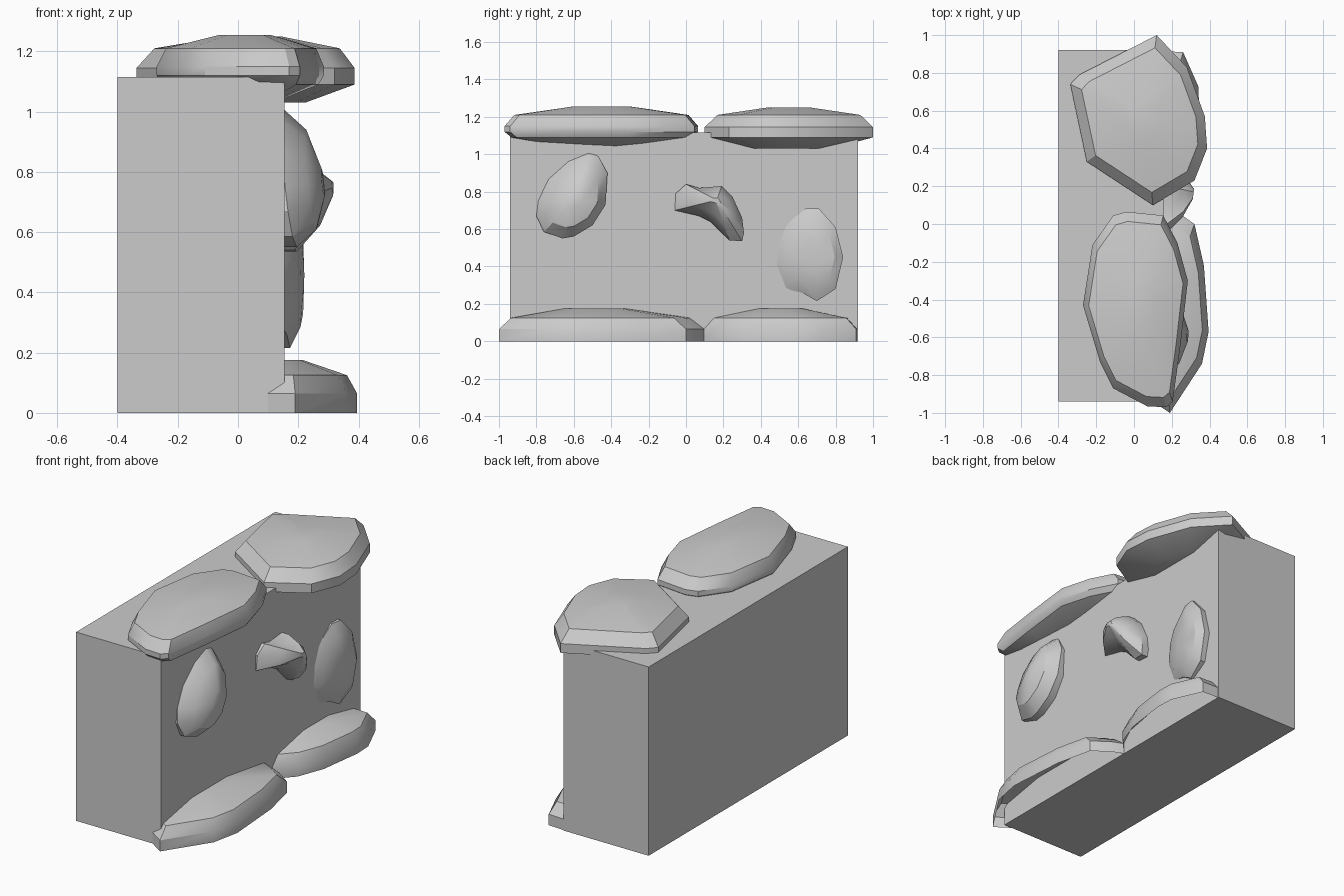
import bpy, bmesh, math


def stone(name, outline, center, levels, axis='z', tilt=(0, 0), open_base=False, angle=32):
    """Loft scaled copies of an outline through (height, scale) levels."""
    bm = bmesh.new()
    rings = []
    for h, s in levels:
        ring = []
        for p, q in outline:
            dp, dq = (p - center[0]) * s, (q - center[1]) * s
            a, b = center[0] + dp, center[1] + dq
            height = h + tilt[0] * dp + tilt[1] * dq
            co = (a, b, height) if axis == 'z' else (height, a, b)
            ring.append(bm.verts.new(co))
        rings.append(ring)
    n = len(outline)
    for lower, upper in zip(rings, rings[1:]):
        for i in range(n):
            j = (i + 1) % n
            bm.faces.new((lower[i], lower[j], upper[j], upper[i]))
    bm.faces.new(rings[-1])
    if not open_base:
        bm.faces.new(rings[0][::-1])
    bmesh.ops.recalc_face_normals(bm, faces=bm.faces)
    if open_base and rings[-1][0].link_faces:
        top = [f for f in bm.faces if len(f.verts) == n][0]
        top.normal_update()
        if top.normal.z < 0:
            bmesh.ops.reverse_faces(bm, faces=bm.faces)
    me = bpy.data.meshes.new(name)
    bm.to_mesh(me)
    bm.free()
    ob = bpy.data.objects.new(name, me)
    bpy.context.collection.objects.link(ob)
    bpy.ops.object.select_all(action='DESELECT')
    ob.select_set(True)
    bpy.context.view_layer.objects.active = ob
    bpy.ops.object.shade_smooth_by_angle(angle=math.radians(angle))
    return ob


# Wall block
bpy.ops.mesh.primitive_cube_add(size=1, location=(-0.1225, -0.01, 0.5575))
wall = bpy.context.object
wall.name = "wall_block"
wall.scale = (0.555, 1.86, 1.115)
bpy.ops.object.transform_apply(location=True, scale=True)

# Cap stones on the top edge
stone("cap_stone_front",
      [(-0.04, 0.065), (-0.11, 0.045), (-0.22, -0.11), (-0.27, -0.43), (-0.18, -0.73),
       (-0.11, -0.87), (0.07, -0.965), (0.17, -0.97), (0.205, -0.94), (0.245, -0.65),
       (0.285, -0.3), (0.23, -0.1), (0.155, 0.045)],
      (0.03, -0.45),
      [(1.03, 0.35), (1.09, 0.93), (1.12, 1), (1.15, 1), (1.21, 0.9), (1.255, 0.3)])
stone("cap_stone_back",
      [(0.12, 1.0), (-0.29, 0.79), (-0.337, 0.74), (-0.25, 0.33), (0.1, 0.1),
       (0.32, 0.23), (0.387, 0.4), (0.375, 0.57), (0.28, 0.83)],
      (0.06, 0.55),
      [(1.03, 0.5), (1.09, 1), (1.145, 1), (1.21, 0.85), (1.25, 0.25)])

# Base stones along the foot of the wall
base_levels = [(0, 1), (0.065, 1), (0.125, 0.87), (0.175, 0.3)]
stone("base_stone_front",
      [(0.1, -0.94), (0.19, -1.0), (0.36, -0.74), (0.395, -0.57), (0.37, -0.22),
       (0.32, 0.0), (0.22, 0.07), (0.15, 0.1)],
      (0.14, -0.5), base_levels, open_base=True)
stone("base_stone_back",
      [(0.15, 0.915), (0.26, 0.91), (0.34, 0.73), (0.345, 0.62), (0.31, 0.36),
       (0.25, 0.2), (0.15, 0.09)],
      (0.14, 0.5), base_levels, open_base=True)

# Stones set into the wall face
stone("face_stone_front",
      [(-0.8, 0.67), (-0.79, 0.75), (-0.74, 0.87), (-0.63, 0.97), (-0.52, 1.01),
       (-0.47, 0.99), (-0.42, 0.9), (-0.43, 0.73), (-0.5, 0.62), (-0.6, 0.56),
       (-0.66, 0.55), (-0.76, 0.585)],
      (-0.59, 0.76),
      [(0.1, 1), (0.175, 1), (0.245, 0.72), (0.283, 0.2)], 'x', (0.1, -0.13))
stone("face_stone_middle",
      [(-0.06, 0.70), (-0.055, 0.79), (0.0, 0.84), (0.07, 0.82), (0.19, 0.83),
       (0.25, 0.77), (0.3, 0.66), (0.31, 0.58), (0.3, 0.535), (0.23, 0.54),
       (0.13, 0.64), (0.07, 0.67)],
      (0.165, 0.755),
      [(0.1, 1), (0.19, 1), (0.27, 0.6), (0.315, 0.15)], 'x', (0.12, 0.05))
stone("face_stone_back",
      [(0.53, 0.62), (0.64, 0.71), (0.71, 0.71), (0.8, 0.61), (0.84, 0.45),
       (0.8, 0.28), (0.7, 0.215), (0.62, 0.26), (0.53, 0.28), (0.47, 0.4), (0.48, 0.52)],
      (0.68, 0.46),
      [(0.1, 1), (0.17, 1), (0.205, 0.72), (0.215, 0.25)], 'x', (0.13, 0.0))
